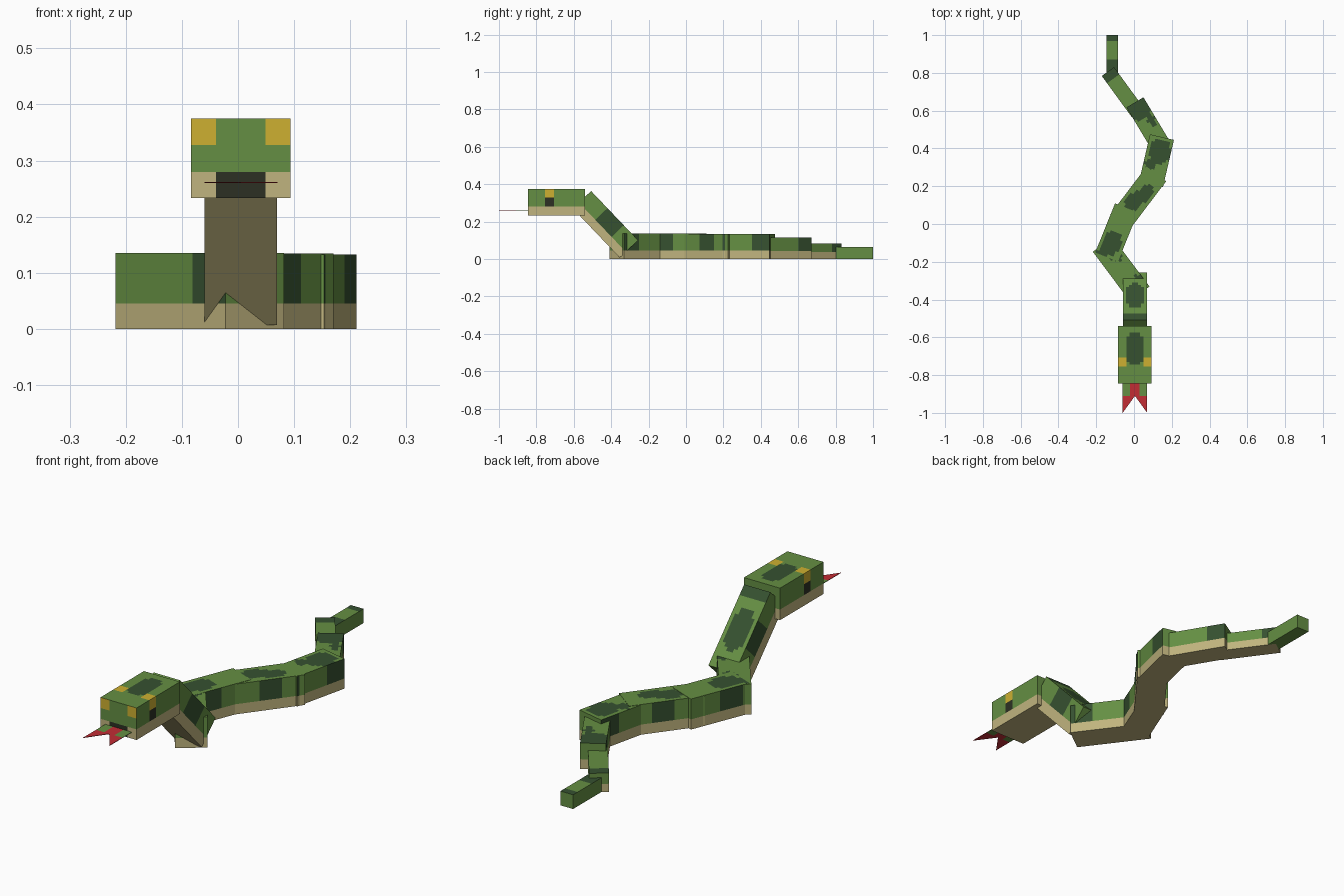
import bpy, bmesh, math
from mathutils import Vector, Matrix

if "Cube" in bpy.data.objects:
    bpy.data.objects.remove(bpy.data.objects["Cube"], do_unlink=True)


def linear(c):
    c /= 255
    return c / 12.92 if c <= 0.04045 else ((c + 0.055) / 1.055) ** 2.4


def material(name, rgb):
    m = bpy.data.materials.new(name)
    col = [linear(c) for c in rgb] + [1]
    m.use_nodes = True
    m.diffuse_color = col
    bsdf = next(n for n in m.node_tree.nodes if n.type == 'BSDF_PRINCIPLED')
    bsdf.inputs["Base Color"].default_value = col
    return m


GREEN, DARK, TAN, YELLOW, BLACK, RED = range(6)
MATS = [material("scale green", (101, 143, 67)),
        material("camouflage dark green", (54, 81, 48)),
        material("belly tan", (192, 180, 126)),
        material("eye yellow", (206, 176, 49)),
        material("mouth black", (44, 48, 35)),
        material("tongue red", (194, 44, 52))]


def finish(name, bm):
    me = bpy.data.meshes.new(name)
    bm.to_mesh(me)
    bm.free()
    for m in MATS:
        me.materials.append(m)
    ob = bpy.data.objects.new(name, me)
    bpy.context.collection.objects.link(ob)
    return ob


def painted_box(name, origin, along, up, size, cuts, rule):
    """Box running from origin; local x = length, y = width, z = height."""
    L, w, h = size
    bm = bmesh.new()
    bmesh.ops.create_cube(bm, size=1, matrix=Matrix.Translation((L / 2, 0, h / 2))
                          @ Matrix.Diagonal((L, w, h, 1)))
    for axis in range(3):
        no = Vector([float(i == axis) for i in range(3)])
        for c in cuts[axis]:
            bmesh.ops.bisect_plane(bm, geom=bm.verts[:] + bm.edges[:] + bm.faces[:],
                                   plane_co=no * c, plane_no=no)
    bm.normal_update()
    for f in bm.faces:
        f.material_index = rule(f.calc_center_median(), f.normal)
    # merge cells of equal colour
    bmesh.ops.dissolve_limit(bm, angle_limit=0.01, verts=bm.verts[:],
                             edges=bm.edges[:], delimit={'MATERIAL'})
    u = Vector(along).normalized()
    n = Vector(up).normalized()
    m = Matrix((u, n.cross(u), n)).transposed().to_4x4()
    bm.transform(Matrix.Translation(origin) @ m)
    return finish(name, bm)


def segment(name, start, end, w, h, belly, bands, blobs, up=(0, 0, 1)):
    """Snake segment: tan belly, dark side bands (t0, t1), dark top blobs (t, v, rt, rv)."""
    start, end = Vector(start), Vector(end)
    L = (end - start).length

    def rule(c, n):
        t, v = c.x / L, 2 * c.y / w
        if c.z < belly or (belly and n.z < -0.5):
            return TAN
        if n.z > 0.5:
            hit = any(((t - a) / ra) ** 2 + ((v - b) / rb) ** 2 < 1 for a, b, ra, rb in blobs)
            return DARK if hit else GREEN
        if abs(n.y) > 0.5:
            return DARK if any(a < t < b for a, b in bands) else GREEN
        return GREEN

    nu = max(4, round(L / 0.016))
    cuts = ([L * i / nu for i in range(1, nu)],
            [w * (i / 8 - 0.5) for i in range(1, 8)],
            [belly] if belly else [])
    return painted_box(name, start, end - start, up, (L, w, h), cuts, rule)


# Head with eyes, mouth and crown patch
def head_rule(c, n):
    side = abs(c.y) > 0.044
    eye = 0.09 < c.x < 0.138
    if n.z < -0.5:
        return TAN
    if n.z > 0.5:
        if side:
            return YELLOW if eye else GREEN
        inner = 0.115 if abs(c.y) > 0.028 else 0.1
        outer = 0.25 if abs(c.y) > 0.028 else 0.27
        return DARK if inner < c.x < outer else GREEN
    if n.x < -0.5:
        if c.z < 0.047:
            return TAN if side else BLACK
        return YELLOW if side and c.z > 0.095 else GREEN
    if c.z < 0.047:
        return TAN
    if abs(n.y) > 0.5 and eye:
        return YELLOW if c.z > 0.095 else BLACK
    return GREEN


painted_box("head", (0.005, -0.845, 0.233), (0, 1, 0), (0, 0, 1), (0.305, 0.177, 0.142),
            ([0.09, 0.1, 0.115, 0.138, 0.25, 0.27], [-0.044, -0.028, 0.028, 0.044],
             [0.047, 0.095]), head_rule)

# Sloping neck
segment("neck", (0.005, -0.605, 0.27), (0.005, -0.354, 0.007), 0.129, 0.135, 0.045,
        [(0.33, 0.7)], [(0.03, 0, 0.12, 3), (0.52, 0, 0.27, 0.8), (0.93, 0.5, 0.08, 0.5)],
        up=(0, 0.723, 0.69))

# Winding body and tapering tail: start, end, width, height, belly, bands, blobs
BODY = [
    ("body_front", (0.03, -0.37), (-0.166, -0.108), 0.13, 0.135, 0.045,
     [(0, 0.3)], [(0.15, -0.6, 0.13, 0.5), (0.8, -0.3, 0.18, 0.5)]),
    ("body_front_bend", (-0.145, -0.175), (-0.04, 0.085), 0.13, 0.1355, 0.045,
     [(0.1, 0.5)], [(0.28, 0.05, 0.24, 0.8), (0.05, 0.4, 0.1, 0.5)]),
    ("body_middle", (-0.075, 0.01), (0.118, 0.265), 0.13, 0.134, 0.045,
     [(0.42, 0.72)], [(0.42, 0.1, 0.2, 0.6), (0.62, -0.2, 0.18, 0.55)]),
    ("body_rear_bend", (0.09, 0.21), (0.148, 0.46), 0.13, 0.1325, 0.045,
     [(0, 0.15), (0.65, 1)], [(0.7, -0.1, 0.26, 0.9), (0.4, 0.4, 0.12, 0.5)]),
    ("tail_base", (0.155, 0.394), (0.005, 0.644), 0.105, 0.115, 0.043,
     [(0.75, 1)], [(0.86, 0, 0.2, 1.3), (0.58, -0.5, 0.14, 0.4)]),
    ("tail_middle", (0.02, 0.59), (-0.138, 0.807), 0.08, 0.083, 0.036,
     [(0.78, 1)], [(1, 0, 0.17, 3)]),
    ("tail_tip", (-0.115, 0.79), (-0.115, 1.0), 0.062, 0.063, 0,
     [], [(0.18, 0, 0.18, 3), (0.97, 0, 0.14, 3)]),
]
for name, a, b, w, h, belly, bands, blobs in BODY:
    segment(name, (*a, 0), (*b, 0), w, h, belly, bands, blobs)

# Flat forked tongue
bm = bmesh.new()
for outline, colour in [
        ([(-0.02, -0.84), (-0.02, -0.91), (0.005, -0.91), (0.03, -0.91), (0.03, -0.84)], RED),
        ([(-0.06, -0.84), (-0.06, -0.91), (-0.02, -0.91), (-0.02, -0.84)], GREEN),
        ([(0.03, -0.84), (0.03, -0.91), (0.07, -0.91), (0.07, -0.84)], GREEN),
        ([(-0.06, -0.91), (-0.06, -1.0), (0.005, -0.91), (-0.02, -0.91)], RED),
        ([(0.005, -0.91), (0.07, -1.0), (0.07, -0.91), (0.03, -0.91)], RED)]:
    f = bm.faces.new([bm.verts.new((x, y, 0.262)) for x, y in outline])
    f.material_index = colour
bmesh.ops.remove_doubles(bm, verts=bm.verts[:], dist=0.0005)
tongue = finish("tongue", bm)
mod = tongue.modifiers.new("thin plate", 'SOLIDIFY')
mod.thickness = 0.002
